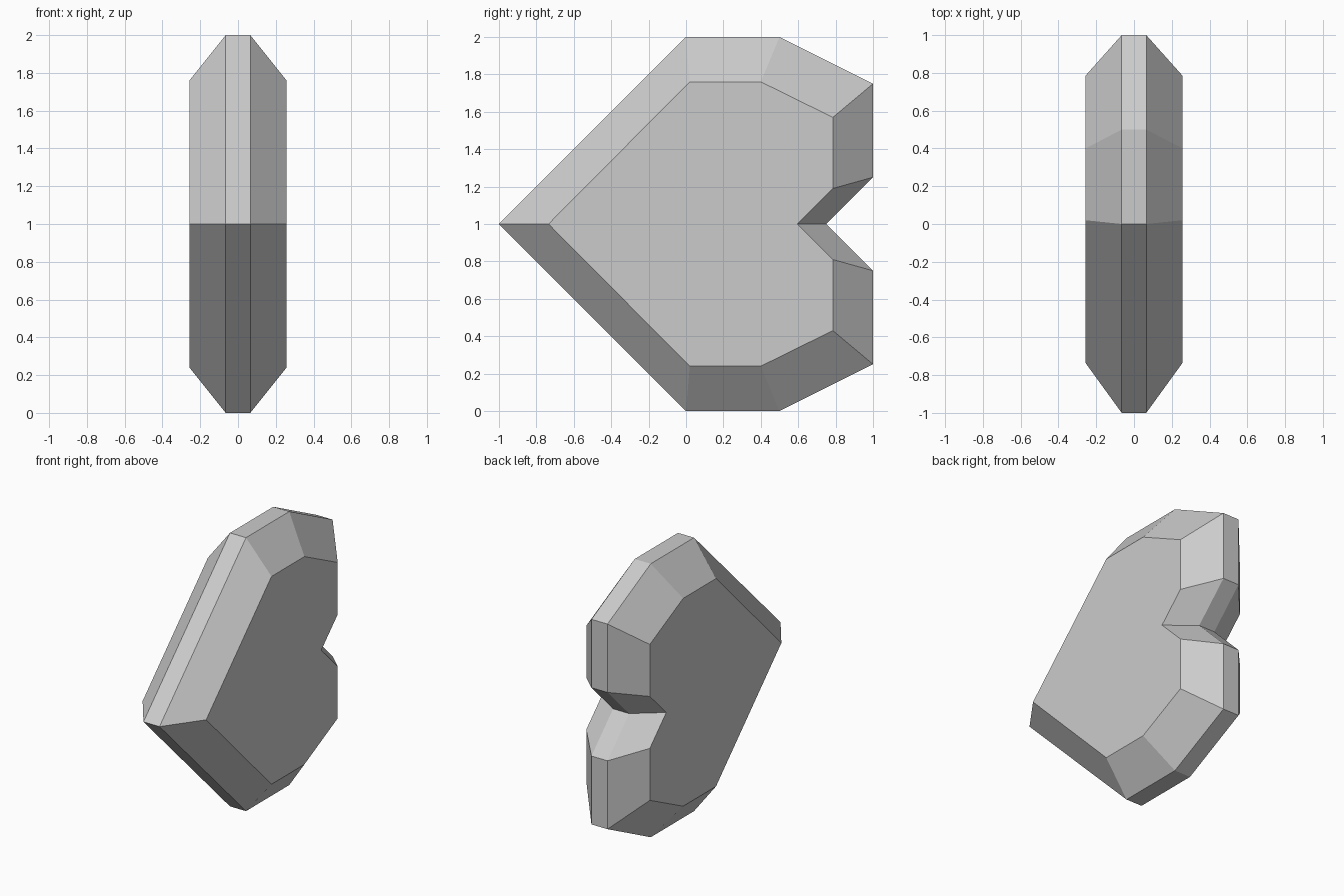
import bpy, bmesh

if "Cube" in bpy.data.objects:
    bpy.data.objects.remove(bpy.data.objects["Cube"])

# Upper half outlines (y, height above the middle), front tip to back notch
OUTER = [(-1, 0), (0, 1), (0.5, 1), (1, 0.75), (1, 0.25), (0.75, 0)]
INNER = [(-0.735, 0), (0.02, 0.76), (0.40, 0.76), (0.785, 0.57), (0.785, 0.19), (0.595, 0)]


def full_outline(half):
    """Close the half outline by mirroring it about the middle height."""
    return half + [(y, -h) for y, h in reversed(half[1:-1])]


grey = bpy.data.materials.new("stone grey")
grey.diffuse_color = (0.6, 0.6, 0.6, 1)
grey.use_nodes = True
grey.node_tree.nodes["Principled BSDF"].inputs["Base Color"].default_value = grey.diffuse_color

# Faceted heart: four outline rings across the thickness
bm = bmesh.new()
rings = []
for x, half in [(-0.257, INNER), (-0.065, OUTER), (0.065, OUTER), (0.257, INNER)]:
    rings.append([bm.verts.new((x, y, 1 + h)) for y, h in full_outline(half)])

# Bevels and rim band
for a, b in zip(rings, rings[1:]):
    n = len(a)
    for i in range(n):
        j = (i + 1) % n
        bm.faces.new((a[i], a[j], b[j], b[i]))

# Flat side faces
bm.faces.new(rings[0])
bm.faces.new(rings[-1])
bmesh.ops.recalc_face_normals(bm, faces=bm.faces)

mesh = bpy.data.meshes.new("heart_gem")
bm.to_mesh(mesh)
bm.free()
mesh.materials.append(grey)
heart = bpy.data.objects.new("heart_gem", mesh)
bpy.context.collection.objects.link(heart)
